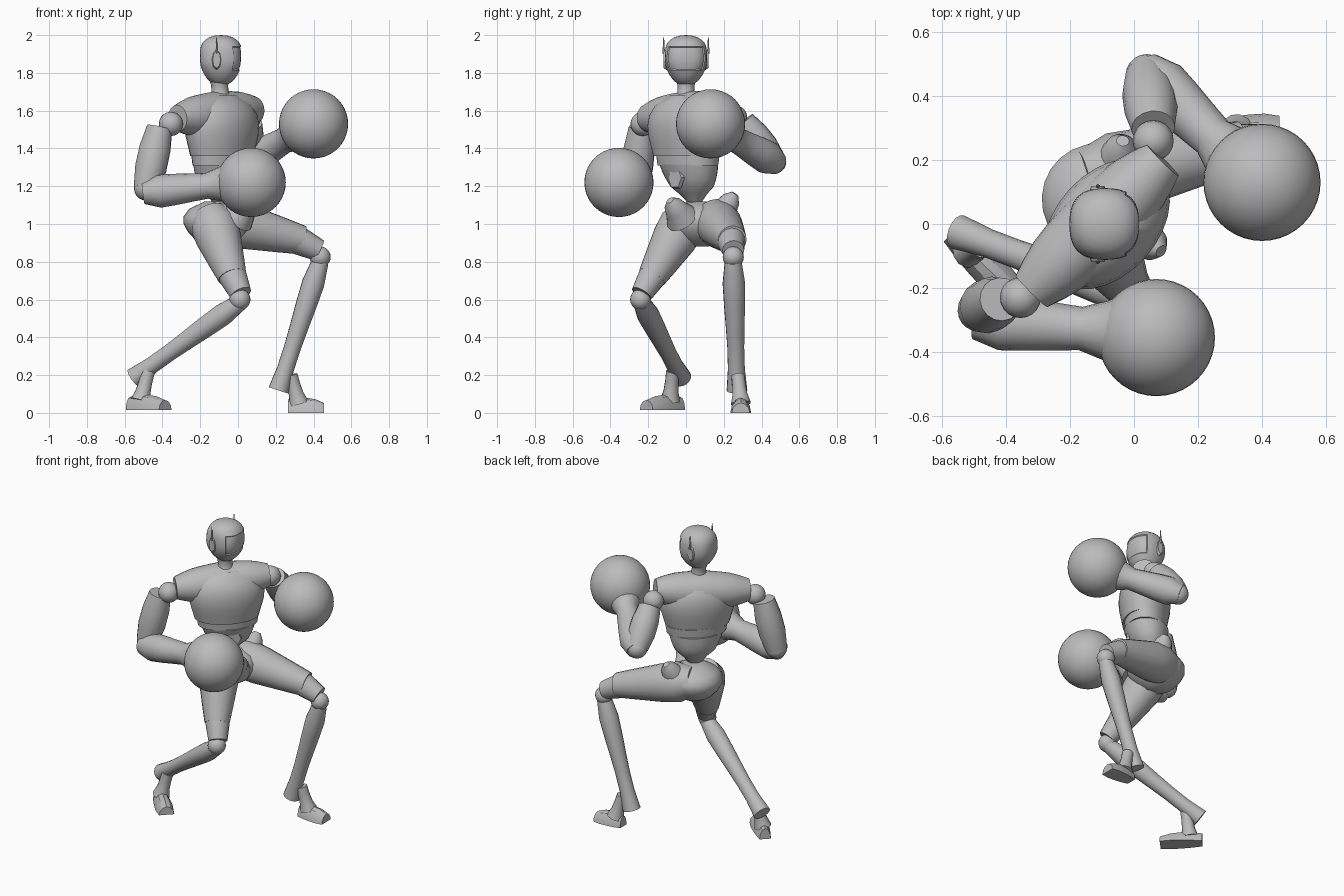
import bpy, bmesh, math
from mathutils import Vector

cube = bpy.data.objects.get("Cube")
if cube:
    bpy.data.objects.remove(cube)

COLOUR = (.5, .5, .5, 1)
grey = bpy.data.materials.new("plain grey")
grey.use_nodes = True
grey.diffuse_color = COLOUR
grey.node_tree.nodes["Principled BSDF"].inputs["Base Color"].default_value = COLOUR

UP = Vector((0, 0, 1))
HEAD_FRONT = Vector((1, 0, 0))
CHEST_FRONT = Vector((.74, -.67, 0))
HIP_FRONT = Vector((.96, .2, 0))


def finish(name, bm, angle=40):
    """Turn a bmesh into a grey object that keeps its sharp edges."""
    bmesh.ops.recalc_face_normals(bm, faces=bm.faces[:])
    mesh = bpy.data.meshes.new(name)
    bm.to_mesh(mesh)
    bm.free()
    mesh.materials.append(grey)
    obj = bpy.data.objects.new(name, mesh)
    bpy.context.collection.objects.link(obj)
    bpy.ops.object.select_all(action='DESELECT')
    obj.select_set(True)
    bpy.context.view_layer.objects.active = obj
    bpy.ops.object.shade_smooth_by_angle(angle=math.radians(angle))


def loft_mesh(start, end, radii, hint=UP, flat=1, sides=16, level=False):
    """Skin evenly spaced rings from start to end; flat scales them along hint."""
    bm = bmesh.new()
    start, end = Vector(start), Vector(end)
    axis = UP if level else (end - start).normalized()
    across = axis.cross(hint).normalized()
    deep = across.cross(axis) * flat
    loops = []
    for i, radius in enumerate(radii):
        centre = start.lerp(end, i / (len(radii) - 1))
        angles = [math.tau * k / sides for k in range(sides)]
        loops.append([bm.verts.new(centre + radius * (across * math.cos(a) + deep * math.sin(a)))
                      for a in angles])
    for low, high in zip(loops, loops[1:]):
        for k in range(sides):
            bm.faces.new((low[k - 1], low[k], high[k], high[k - 1]))
    bm.faces.new(loops[0][::-1])
    bm.faces.new(loops[-1])
    bmesh.ops.recalc_face_normals(bm, faces=bm.faces[:])
    return bm


def loft(name, start, end, radii, **options):
    finish(name, loft_mesh(start, end, radii, **options))


def ball(name, centre, radius, segments=20):
    bm = bmesh.new()
    bmesh.ops.create_uvsphere(bm, u_segments=segments, v_segments=segments // 2, radius=radius)
    bmesh.ops.translate(bm, verts=bm.verts[:], vec=centre)
    finish(name, bm)


# Head: squarish egg with a narrowed jaw and a recessed visor
head = bmesh.new()
bmesh.ops.create_uvsphere(head, u_segments=32, v_segments=16, radius=1)
for vert in head.verts:
    x, y, z = vert.co
    fullness = (1 - z ** 4) ** .5 / max((1 - z * z) ** .5, .1) if z > 0 else 1
    square = 1 + .35 * (x * y) ** 2
    width = .112 * fullness * square * (1 + .1 * min(z, 0))
    vert.co = (-.09 + width * x, width * y, 1.865 + .135 * z)
head.normal_update()
visor = [f for f in head.faces
         if f.normal.x > .5 and 1.82 < f.calc_center_median().z < 1.93]
bmesh.ops.inset_region(head, faces=visor, thickness=.004, depth=-.006)
finish("head", head)
loft("neck", (-.09, 0, 1.63), (-.1, 0, 1.77), (.08, .055, .045, .045, .055),
     hint=HEAD_FRONT, level=True)

# Ear pods and antennae
for label, s in (("left", 1), ("right", -1)):
    pod, pod_end = Vector((-.113, s * .09, 1.87)), Vector((-.113, s * .118, 1.87))
    loft(label + "_ear_pod", pod, pod_end, (.026, .026, .021), flat=2.1, sides=8)
    loft(label + "_antenna", pod_end + UP * .03, pod_end + UP * .12, (.007, .002),
         hint=HEAD_FRONT, sides=6)

# Torso in stacked shells, with one yoke running from shoulder to shoulder
torso = dict(hint=CHEST_FRONT, flat=.68, sides=28, level=True)
loft("chest", (-.085, 0, 1.36), (-.085, 0, 1.68),
     (.2, .215, .23, .235, .225, .19, .1), **torso)
loft("rib_band", (-.085, .01, 1.31), (-.085, .01, 1.37), (.185, .195), **torso)
torso["flat"] = .8
loft("abdomen", (-.1, .05, 1.08), (-.085, .015, 1.315),
     (.055, .045, .08, .125, .145, .16, .17), **torso)
plate = Vector((-.08, .02, 1.245)) + CHEST_FRONT * .1
loft("belly_plate", plate, plate + CHEST_FRONT * .02, (.055, .048), flat=1.2, sides=6)
loft("shoulder_yoke", (-.32, -.21, 1.56), (.09, .2, 1.605),
     (.07, .09, .105, .112, .117, .12, .117, .112, .105, .09, .07), sides=24)

# Pelvis with a raised point on each hip
loft("pelvis", (-.11, .07, .88), (-.115, .08, 1.12), (.05, .12, .155, .175, .175, .145, .06),
     hint=HIP_FRONT, sides=24, level=True)
HIP_POINT = (.09, .075, .06, .05, .02)
loft("right_hip_point", (0, -.02, 1.03), (.085, -.085, 1.125), HIP_POINT)
loft("left_hip_point", (-.05, .18, 1.04), (-.035, .26, 1.16), HIP_POINT)

# Radii along the limbs, the same on both sides
UPPER_ARM = (.068, .083, .084, .068)
FOREARM = (.06, .088, .083, .075, .068, .095, .15)
THIGH = (.09, .125, .12, .106, .092, .077)
KNEE_CUFF = (.08, .07, .058)
SHIN = (.045, .06, .056, .05, .045, .045, .055)

# Arms: joint balls, upper arm, flared forearm and round glove
arms = {
    "left": dict(shoulder=(.06, .26, 1.565), arm=(.06, .3, 1.54), elbow=(.04, .465, 1.33),
                 forearm=(.03, .485, 1.32), wrist=(.355, .165, 1.505), glove=(.4, .13, 1.53)),
    "right": dict(shoulder=(-.355, -.23, 1.53), arm=(-.415, -.235, 1.51),
                  elbow=(-.485, -.27, 1.19), forearm=(-.5, -.3, 1.165),
                  wrist=(0, -.34, 1.22), glove=(.07, -.355, 1.22)),
}
for label, at in arms.items():
    ball(label + "_shoulder_joint", at["shoulder"], .064)
    loft(label + "_upper_arm", at["arm"], at["elbow"], UPPER_ARM)
    ball(label + "_elbow_joint", at["elbow"], .066)
    loft(label + "_forearm", at["forearm"], at["wrist"], FOREARM)
    ball(label + "_glove", at["glove"], .183, segments=40)

# Legs: thigh, knee cuff and joint, shin, ankle and wedge-shaped foot
legs = {
    "left": dict(hip=(-.16, .14, 1.035), thigh=(.34, .245, .915), cuff=(.43, .25, .86),
                 knee=(.435, .25, .825), shin=(.435, .25, .8), guard=(.215, .27, .12),
                 ankle=(.28, .275, .2), heel=(.265, .29, 0), toe=(.455, .29, 0)),
    "right": dict(hip=(-.15, .02, 1.06), thigh=(-.03, -.18, .72), cuff=(.015, -.235, .63),
                  knee=(.01, -.24, .6), shin=(.01, -.235, .585), guard=(-.55, -.025, .185),
                  ankle=(-.475, -.07, .22), heel=(-.57, -.03, .015), toe=(-.385, -.21, .015)),
}
for label, at in legs.items():
    loft(label + "_thigh", at["hip"], at["thigh"], THIGH, sides=20)
    cuff_top = Vector(at["thigh"]).lerp(Vector(at["hip"]), .1)
    loft(label + "_knee_cuff", cuff_top, at["cuff"], KNEE_CUFF)
    ball(label + "_knee_joint", at["knee"], .056)
    loft(label + "_shin", at["shin"], at["guard"], SHIN)

    heel, toe = Vector(at["heel"]), Vector(at["toe"])
    foot = loft_mesh(heel, toe, (.035, .046, .052, .055, .048), sides=12)
    for vert in foot.verts:
        along = (vert.co - heel).dot(toe - heel) / (toe - heel).length_squared
        rise = max(vert.co.z - heel.z, 0)
        vert.co.z = heel.z + rise * (2 - .9 * along)
    bmesh.ops.dissolve_degenerate(foot, edges=foot.edges[:], dist=.0001)
    finish(label + "_foot", foot, angle=30)
    instep = heel.lerp(toe, .3) + UP * .05
    loft(label + "_ankle", instep, at["ankle"], (.054, .04, .036, .036), sides=12)
